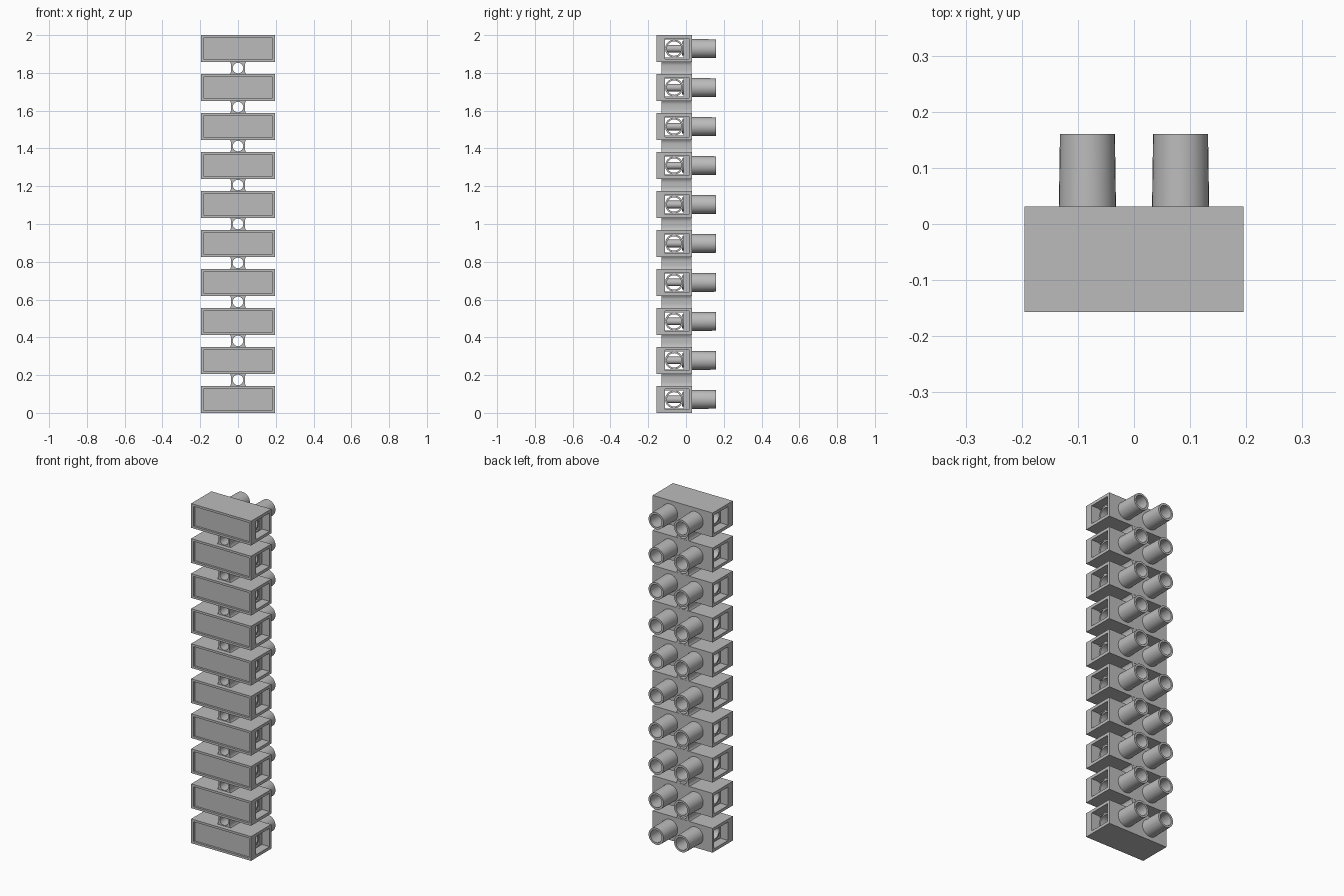
import bpy, bmesh, math
from mathutils import Matrix, Vector

cube = bpy.data.objects.get("Cube")
if cube:
    bpy.data.objects.remove(cube, do_unlink=True)

UNITS = 10
HEIGHT = 0.143                       # height of one terminal
PITCH = (2 - HEIGHT) / (UNITS - 1)
MID = HEIGHT / 2
FRONT, BACK, SIDE = -0.157, 0.031, 0.195
TUBE_X, TUBE_END = 0.083, 0.16
BARREL_Y = -0.063

grey = bpy.data.materials.new("plain grey")
grey.use_nodes = True
grey.diffuse_color = (0.5, 0.5, 0.5, 1)
grey.node_tree.nodes["Principled BSDF"].inputs["Base Color"].default_value = (0.5, 0.5, 0.5, 1)


def finish(name, bm):
    bmesh.ops.recalc_face_normals(bm, faces=bm.faces)
    mesh = bpy.data.meshes.new(name)
    bm.to_mesh(mesh)
    bm.free()
    mesh.materials.append(grey)
    obj = bpy.data.objects.new(name, mesh)
    bpy.context.collection.objects.link(obj)
    return obj


def box(name, x, y, z):
    bm = bmesh.new()
    bmesh.ops.create_cube(bm, size=1)
    for v in bm.verts:
        v.co = Vector([lo + (c + 0.5) * (hi - lo) for c, (lo, hi) in zip(v.co, (x, y, z))])
    return finish(name, bm)


def rod(name, start, end, r1, r2=None, sides=32):
    start, end = Vector(start), Vector(end)
    axis = end - start
    bm = bmesh.new()
    turn = axis.to_track_quat('Z', 'Y').to_matrix().to_4x4()
    bmesh.ops.create_cone(bm, cap_ends=True, segments=sides, radius1=r1,
                          radius2=r1 if r2 is None else r2, depth=axis.length,
                          matrix=Matrix.Translation((start + end) / 2) @ turn)
    return finish(name, bm)


def combine(obj, others, operation):
    """Apply booleans and discard the helper solids."""
    for other in others:
        mod = obj.modifiers.new("cut", 'BOOLEAN')
        mod.operation, mod.solver, mod.object = operation, 'EXACT', other
    bpy.context.view_layer.update()
    graph = bpy.context.evaluated_depsgraph_get()
    mesh = bpy.data.meshes.new_from_object(obj.evaluated_get(graph))
    obj.modifiers.clear()
    obj.data = mesh
    for other in others:
        bpy.data.objects.remove(other, do_unlink=True)


def repeat(obj, count):
    for p in obj.data.polygons:
        p.use_smooth = True
    obj.data.set_sharp_from_angle(angle=math.radians(35))
    arr = obj.modifiers.new("row", 'ARRAY')
    arr.count = count
    arr.use_relative_offset = False
    arr.use_constant_offset = True
    arr.constant_offset_displace = (0, 0, PITCH)


# Terminal housing with its two screw tubes
housing = box("terminal_housing", (-SIDE, SIDE), (FRONT, BACK), (0, HEIGHT))
combine(housing, [rod("tube", (s * TUBE_X, BACK - 0.01, MID), (s * TUBE_X, TUBE_END, MID),
                      0.051, 0.049) for s in (-1, 1)], 'UNION')

# Front label recess, wire entries, through passage and screw bores
cutters = [
    box("label_cut", (-0.18, 0.18), (FRONT - 0.1, FRONT + 0.012), (0.013, HEIGHT - 0.013)),
    box("passage_cut", (-0.3, 0.3), (-0.111, -0.013), (MID - 0.048, MID + 0.048)),
]
for s in (-1, 1):
    cutters.append(box("entry_cut", sorted((s * 0.145, s * 0.3)), (-0.112, 0.016),
                       (MID - 0.054, MID + 0.054)))
    cutters.append(rod("bore_cut", (s * TUBE_X, -0.03, MID), (s * TUBE_X, 0.3, MID), 0.037))
combine(housing, cutters, 'DIFFERENCE')
repeat(housing, UNITS)

# Clamping barrel running across each terminal
barrel = rod("clamp_barrel", (-0.145, BARREL_Y, MID), (0.145, BARREL_Y, MID), 0.0475)
cutters = [rod("wire_cut", (-0.3, BARREL_Y, MID), (0.3, BARREL_Y, MID), 0.038)]
combine(barrel, cutters, 'DIFFERENCE')
repeat(barrel, UNITS)

# Slotted clamping screws, one in each tube
for side, s in (("left", 1), ("right", -1)):
    x = s * TUBE_X
    screw = rod(side + "_screw", (x, -0.02, MID), (x, 0.05, MID), 0.0365)
    combine(screw, [rod("shaft", (x, -0.1, MID), (x, 0, MID), 0.02, sides=24)], 'UNION')
    combine(screw, [box("slot", (x - 0.05, x + 0.05), (0.036, 0.1),
                        (MID - 0.005, MID + 0.005))], 'DIFFERENCE')
    repeat(screw, UNITS)

# Waisted connecting web with a mounting hole
gap = PITCH - HEIGHT
centre = HEIGHT + gap / 2
bm = bmesh.new()
steps = [i / 5 - 1 for i in range(11)]
outline = [(0.036 + 0.008 * t ** 4, t) for t in steps]
outline += [(-x, t) for x, t in reversed(outline)]
face = bm.faces.new([bm.verts.new((x, -0.13, centre + t * (gap / 2 + 0.001))) for x, t in outline])
out = bmesh.ops.extrude_face_region(bm, geom=[face])
bmesh.ops.translate(bm, vec=(0, BACK - 0.001 + 0.13, 0),
                    verts=[g for g in out["geom"] if isinstance(g, bmesh.types.BMVert)])
web = finish("connecting_web", bm)
combine(web, [rod("hole_cut", (0, -0.3, centre), (0, 0.3, centre), 0.028)], 'DIFFERENCE')
repeat(web, UNITS - 1)
